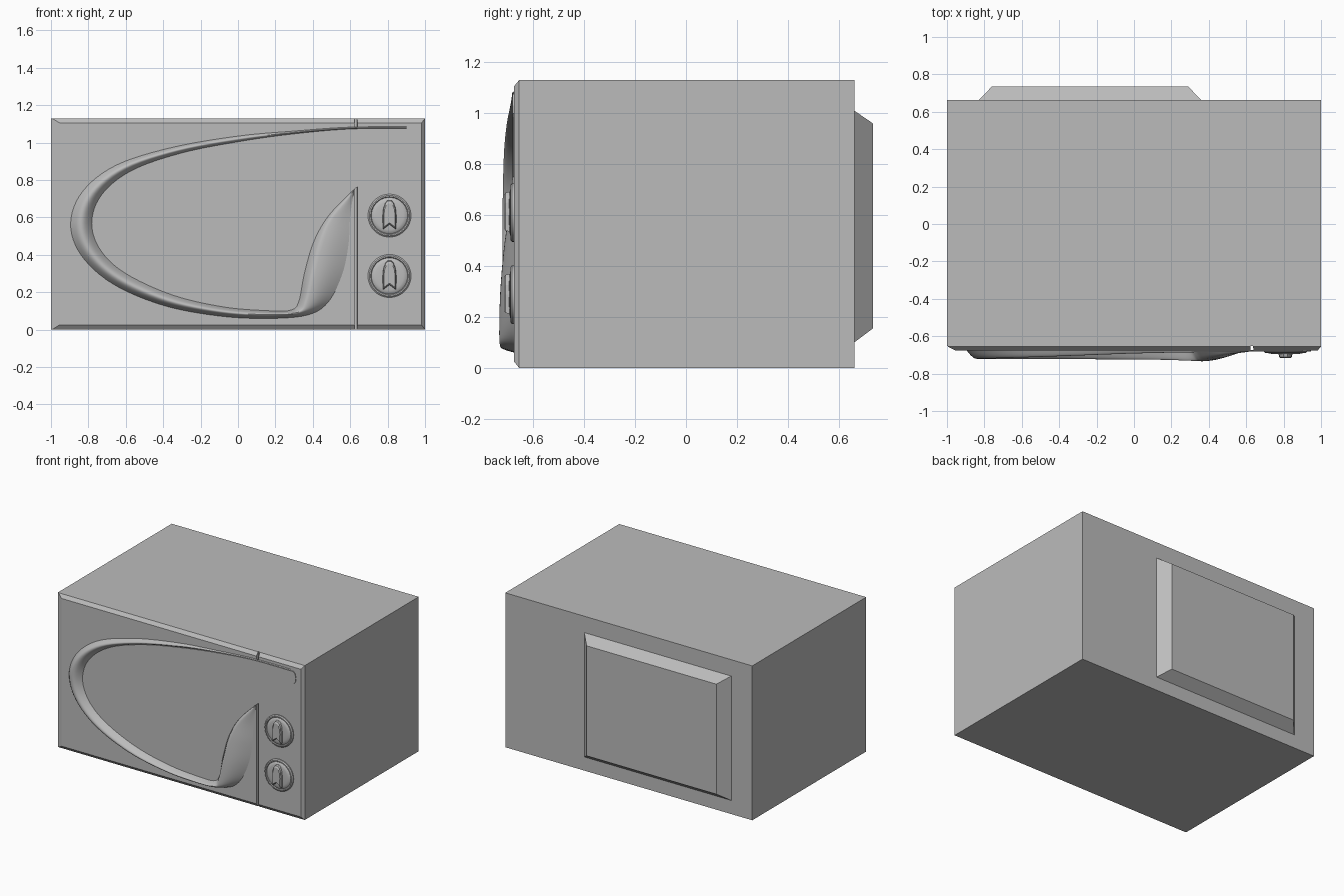
import bpy, bmesh, math
from mathutils import Vector

cube = bpy.data.objects.get("Cube")
if cube:
    bpy.data.objects.remove(cube, do_unlink=True)

GREY = (0.5, 0.5, 0.5, 1)
mat = bpy.data.materials.new("warm_grey_plastic")
mat.use_nodes = True
mat.diffuse_color = GREY
mat.node_tree.nodes["Principled BSDF"].inputs["Base Color"].default_value = GREY

FACE = -0.676   # front face of door and panel


def finish(name, bm, smooth=False):
    bmesh.ops.recalc_face_normals(bm, faces=bm.faces)
    mesh = bpy.data.meshes.new(name)
    bm.to_mesh(mesh)
    bm.free()
    mesh.materials.append(mat)
    obj = bpy.data.objects.new(name, mesh)
    bpy.context.collection.objects.link(obj)
    if smooth:
        bpy.ops.object.select_all(action='DESELECT')
        obj.select_set(True)
        bpy.context.view_layer.objects.active = obj
        bpy.ops.object.shade_smooth_by_angle(angle=math.radians(40))
    return obj


def loft(name, rings, smooth=False, closed=True, caps=True):
    """Skin a list of point rings."""
    bm = bmesh.new()
    rows = [[bm.verts.new(p) for p in ring] for ring in rings]
    n = len(rows[0])
    for a, b in zip(rows, rows[1:]):
        for i in range(n if closed else n - 1):
            j = (i + 1) % n
            bm.faces.new((a[i], a[j], b[j], b[i]))
    if caps:
        bm.faces.new(rows[0])
        bm.faces.new(rows[-1])
    return finish(name, bm, smooth)


def rect(x0, x1, z0, z1, y):
    return [(x0, y, z0), (x1, y, z0), (x1, y, z1), (x0, y, z1)]


def spline(keys, steps):
    """Catmull-Rom through tuples of any length."""
    keys = [Vector(k) for k in keys]
    out = []
    for i in range(len(keys) - 1):
        p0, p1 = keys[max(i - 1, 0)], keys[i]
        p2, p3 = keys[i + 1], keys[min(i + 2, len(keys) - 1)]
        for s in range(steps):
            t = s / steps
            out.append(0.5 * (2 * p1 + (p2 - p0) * t
                              + (2 * p0 - 5 * p1 + 4 * p2 - p3) * t * t
                              + (3 * p1 - p0 - 3 * p2 + p3) * t ** 3))
    return out + [keys[-1]]


# Casing and the stepped-out rear housing
loft("casing", [rect(-1, 1, 0, 1.13, -0.653), rect(-1, 1, 0, 1.13, 0.662)])
loft("rear_housing", [rect(-0.83, 0.36, 0.1, 1.01, 0.655),
                      rect(-0.83, 0.36, 0.1, 1.01, 0.662),
                      rect(-0.76, 0.29, 0.155, 0.96, 0.735)])

# Chamfered door and control panel, with a seam between them
loft("door", [rect(-0.995, 0.622, 0, 1.13, -0.65),
              rect(-0.995, 0.622, 0, 1.13, -0.656),
              rect(-0.955, 0.622, 0.025, 1.106, FACE)])
loft("control_panel", [rect(0.636, 1, 0, 1.13, -0.65),
                       rect(0.636, 1, 0, 1.13, -0.656),
                       rect(0.64, 0.982, 0.025, 1.106, FACE)])

# Sculpted lip: outer x, z, inner x, z, ridge height, ridge position
LIP = [
    (0.90, 1.085, 0.90, 1.075, 0.007, 0.5),
    (0.60, 1.083, 0.60, 1.073, 0.007, 0.5),
    (0.30, 1.062, 0.30, 1.047, 0.010, 0.5),
    (0.00, 1.035, 0.02, 1.008, 0.016, 0.5),
    (-0.35, 0.975, -0.30, 0.945, 0.028, 0.5),
    (-0.65, 0.880, -0.57, 0.850, 0.038, 0.5),
    (-0.83, 0.740, -0.73, 0.720, 0.043, 0.5),
    (-0.895, 0.570, -0.782, 0.570, 0.045, 0.5),
    (-0.84, 0.400, -0.735, 0.425, 0.045, 0.5),
    (-0.67, 0.245, -0.60, 0.300, 0.045, 0.5),
    (-0.40, 0.130, -0.35, 0.185, 0.046, 0.5),
    (-0.10, 0.073, -0.08, 0.122, 0.048, 0.5),
    (0.16, 0.060, 0.15, 0.102, 0.050, 0.5),
    (0.37, 0.078, 0.28, 0.104, 0.056, 0.55),
    (0.48, 0.145, 0.325, 0.150, 0.058, 0.75),
    (0.555, 0.290, 0.355, 0.300, 0.054, 0.78),
    (0.59, 0.450, 0.405, 0.470, 0.040, 0.8),
    (0.60, 0.610, 0.485, 0.610, 0.020, 0.8),
    (0.622, 0.750, 0.615, 0.745, 0.006, 0.5),
]
path = spline(LIP, 6)
rings = []
for ox, oz, ix, iz, height, ridge in path:
    ring = []
    for k in range(15):
        t = k / 14
        a = (1 - t / ridge) if t < ridge else (t - ridge) / (1 - ridge)
        h = height * math.cos(a * math.pi / 2)
        ring.append((ox + (ix - ox) * t, FACE - h, oz + (iz - oz) * t))
    rings.append(ring)
loft("door_handle_lip", rings, smooth=True, closed=False, caps=False)

# Thin window plate whose tip reaches over the control panel
outline = [(p[2], p[3]) for p in path]
outline += [(0.925, 0.985), (0.94, 1.0), (0.945, 1.03), (0.938, 1.06), (0.925, 1.075)]
loft("window", [[(x, y, z) for x, z in outline] for y in (FACE + 0.002, FACE - 0.005)])


# Dials with a rim, a dished face and a notched arch grip
def dial(name, cx, cz):
    profile = [(0.115, 0), (0.115, 0.008), (0.108, 0.014), (0.101, 0.014),
               (0.097, 0.009), (0.09, 0.015), (0.075, 0.018), (0.05, 0.019)]
    circle = [2 * math.pi * i / 40 for i in range(40)]
    loft(name + "_base", [[(cx + r * math.cos(a), FACE - h, cz + r * math.sin(a))
                           for a in circle] for r, h in profile], smooth=True)
    half = [(0.036, -0.075), (0.037, 0), (0.033, 0.04), (0.022, 0.07), (0.01, 0.082)]
    arch = half + [(-x, z) for x, z in reversed(half)] + [(0, -0.048)]
    loft(name + "_grip", [[(cx + x * s, FACE - h, cz + z * s) for x, z in arch]
                          for h, s in ((0.015, 1), (0.034, 0.95), (0.04, 0.8))])


dial("upper_dial", 0.81, 0.61)
dial("lower_dial", 0.81, 0.287)
